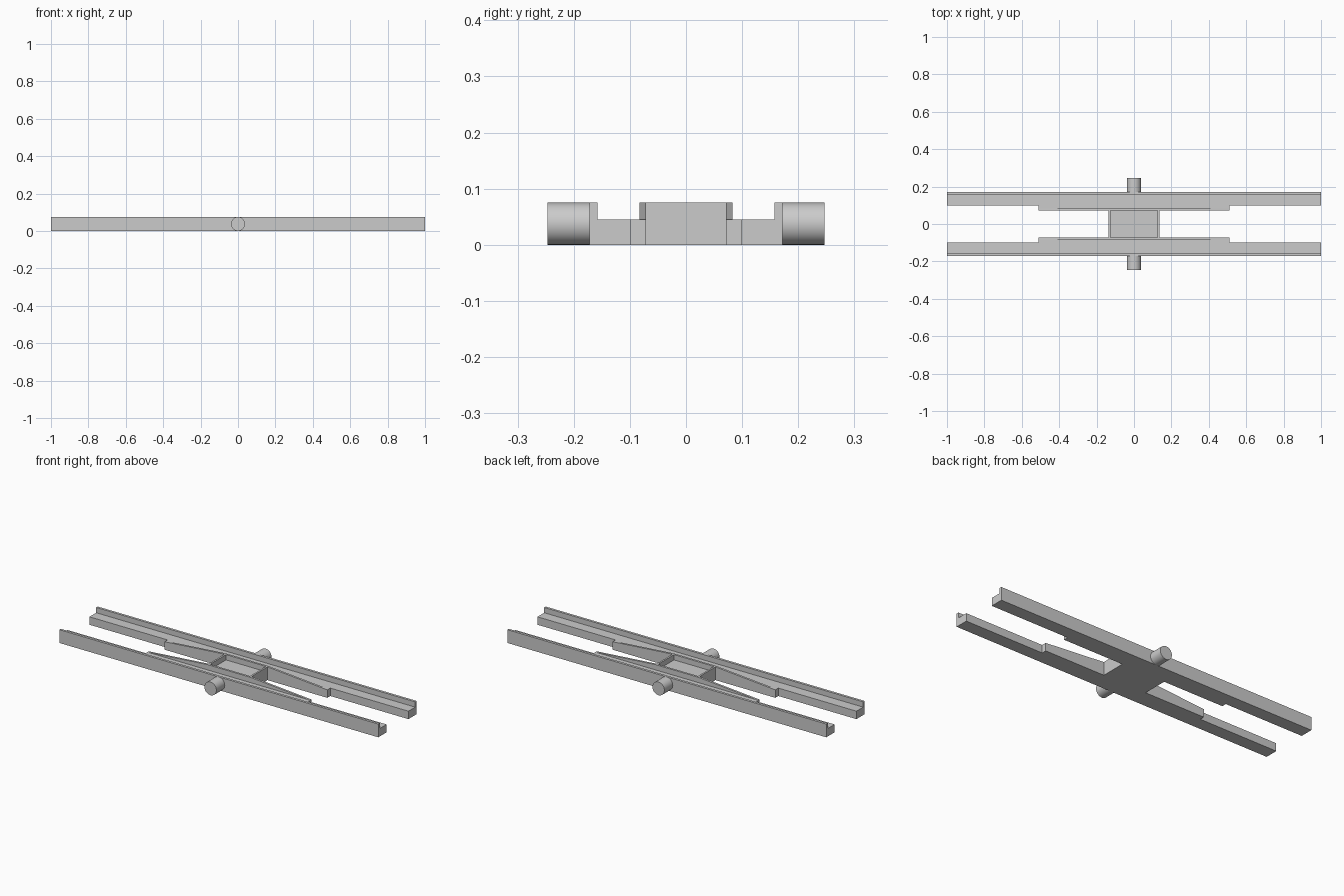
import bpy, bmesh, math
from mathutils import Vector

if "Cube" in bpy.data.objects:
    bpy.data.objects.remove(bpy.data.objects["Cube"])

grey = bpy.data.materials.new("plain_grey")
grey.diffuse_color = (0.6, 0.6, 0.6, 1)
grey.use_nodes = True
grey.node_tree.nodes["Principled BSDF"].inputs["Base Color"].default_value = grey.diffuse_color

H, FLOOR = 0.075, 0.045      # full height and running surface height


def extrude(name, points, vec):
    """Extrude a closed 3D outline along vec into a solid."""
    bm = bmesh.new()
    face = bm.faces.new([bm.verts.new(p) for p in points])
    res = bmesh.ops.extrude_face_region(bm, geom=[face])
    bmesh.ops.translate(bm, vec=Vector(vec),
                        verts=[v for v in res["geom"] if isinstance(v, bmesh.types.BMVert)])
    bmesh.ops.recalc_face_normals(bm, faces=bm.faces)
    mesh = bpy.data.meshes.new(name)
    bm.to_mesh(mesh)
    bm.free()
    ob = bpy.data.objects.new(name, mesh)
    bpy.context.collection.objects.link(ob)
    mesh.materials.append(grey)
    return ob


for side, s in (("front", -1), ("back", 1)):
    # long rail with a raised outer lip
    prof = [(0.098, 0), (0.172, 0), (0.172, H), (0.158, H), (0.158, FLOOR), (0.098, FLOOR)]
    extrude(side + "_rail", [(-1, s * y, z) for y, z in prof], (2, 0, 0))

    # wider middle of the rail
    prof = [(-0.51, 0), (0.51, 0), (0.51, FLOOR), (-0.51, FLOOR)]
    extrude(side + "_ledge", [(x, s * 0.083, z) for x, z in prof], (0, s * 0.015, 0))

    # inner guard that ramps up towards the centre
    prof = [(-0.51, 0), (0.51, 0), (0.51, FLOOR), (0.135, H), (-0.135, H), (-0.51, FLOOR)]
    extrude(side + "_guard", [(x, s * 0.071, z) for x, z in prof], (0, s * 0.012, 0))

    # round axle stub
    bpy.ops.mesh.primitive_cylinder_add(vertices=48, radius=0.0375, depth=0.076,
                                        location=(0, s * 0.209, 0.0375),
                                        rotation=(math.pi / 2, 0, 0))
    stub = bpy.context.object
    stub.name = side + "_axle_stub"
    stub.data.materials.append(grey)
    bpy.ops.object.shade_smooth_by_angle(angle=math.radians(30))

# centre tray joining both rails, open at the top
prof = [(-0.135, 0), (0.135, 0), (0.135, H), (0.125, H),
        (0.125, FLOOR), (-0.125, FLOOR), (-0.125, H), (-0.135, H)]
extrude("centre_tray", [(x, -0.071, z) for x, z in prof], (0, 0.142, 0))
